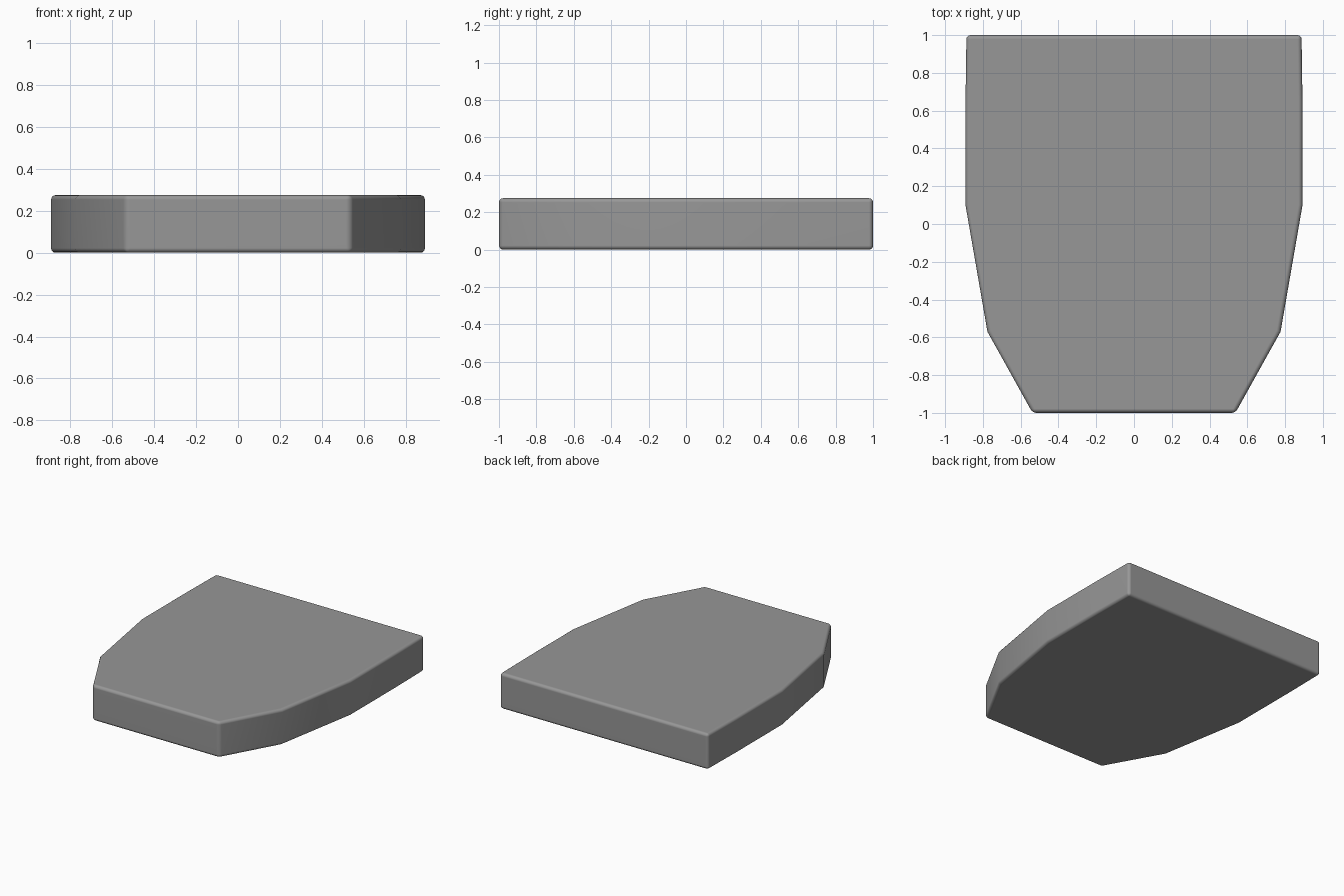
import bpy, bmesh

if "Cube" in bpy.data.objects:
    bpy.data.objects.remove(bpy.data.objects["Cube"])

HEIGHT = 0.275

# Half outline of the slab, back to front, mirrored across x = 0
half = [(0.887, 1.0), (0.892, 0.65), (0.892, 0.1), (0.776, -0.57), (0.537, -1.0)]
outline = half + [(-x, y) for x, y in reversed(half)]

# Tapered seat slab: extruded outline
bm = bmesh.new()
base = bm.faces.new([bm.verts.new((x, y, 0)) for x, y in outline])
top = bmesh.ops.extrude_face_region(bm, geom=[base])["geom"]
bmesh.ops.translate(bm, vec=(0, 0, HEIGHT),
                    verts=[v for v in top if isinstance(v, bmesh.types.BMVert)])
bmesh.ops.recalc_face_normals(bm, faces=bm.faces)
mesh = bpy.data.meshes.new("seat_slab")
bm.to_mesh(mesh)
bm.free()
slab = bpy.data.objects.new("seat_slab", mesh)
bpy.context.collection.objects.link(slab)
bpy.context.view_layer.objects.active = slab
slab.select_set(True)

# Dark grey finish
finish = bpy.data.materials.new("dark_grey")
finish.diffuse_color = (0.31, 0.31, 0.31, 1)
finish.use_nodes = True
finish.node_tree.nodes["Principled BSDF"].inputs["Base Color"].default_value = finish.diffuse_color
mesh.materials.append(finish)

# Softly rounded rims and corners; shallow side bends stay unbevelled
bevel = slab.modifiers.new("rounded_edges", "BEVEL")
bevel.width = 0.022
bevel.segments = 4
bevel.limit_method = "ANGLE"
bevel.angle_limit = 0.5
bpy.ops.object.modifier_apply(modifier=bevel.name)
bpy.ops.object.shade_smooth_by_angle(angle=0.52)
normals = slab.modifiers.new("weighted_normals", "WEIGHTED_NORMAL")
normals.keep_sharp = True
